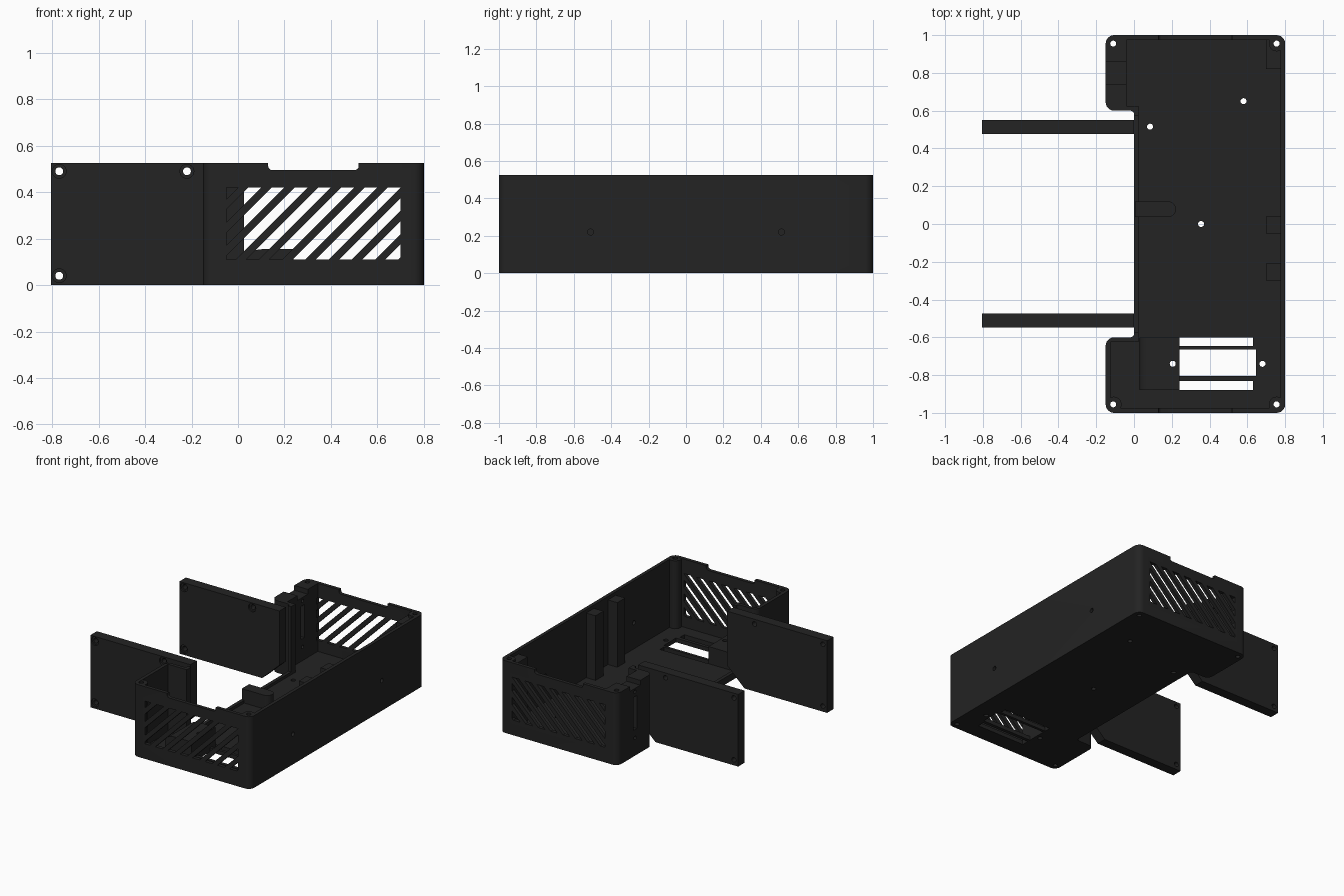
import bpy, bmesh, math
from mathutils import Vector

if "Cube" in bpy.data.objects:
    bpy.data.objects.remove(bpy.data.objects["Cube"])

H = 0.525      # wall height
FLOOR = 0.03   # floor thickness

mat = bpy.data.materials.new("charcoal plastic")
mat.diffuse_color = (0.017, 0.017, 0.017, 1)
mat.use_nodes = True
mat.node_tree.nodes["Principled BSDF"].inputs["Base Color"].default_value = mat.diffuse_color


def rounded(corners, steps=6):
    """Polygon from (x, y, radius) corners, each replaced by a smooth curve."""
    out, n = [], len(corners)
    for i, (x, y, r) in enumerate(corners):
        p = Vector((x, y))
        if r == 0:
            out.append(p)
            continue
        a = (Vector(corners[i - 1][:2]) - p).normalized()
        b = (Vector(corners[(i + 1) % n][:2]) - p).normalized()
        centre = p + (a + b) * r
        for k in range(steps + 1):
            t = k / steps * math.pi / 2
            out.append(centre - b * r * math.cos(t) - a * r * math.sin(t))
    return out


def circle(x, y, r, n=20):
    return [(x + r * math.cos(2 * math.pi * k / n),
             y + r * math.sin(2 * math.pi * k / n)) for k in range(n)]


def rect(x0, x1, y0, y1):
    return [(x0, y0), (x1, y0), (x1, y1), (x0, y1)]


def prisms(name, shapes, lo, hi, axis="z", cutter=False):
    """Extrude 2D shapes along an axis into one object."""
    place = {"z": lambda a, b, c: (a, b, c),
             "y": lambda a, b, c: (a, c, b),
             "x": lambda a, b, c: (c, a, b)}[axis]
    bm = bmesh.new()
    for pts in shapes:
        face = bm.faces.new([bm.verts.new(place(p[0], p[1], lo)) for p in pts])
        ext = bmesh.ops.extrude_face_region(bm, geom=[face])["geom"]
        bmesh.ops.translate(bm, vec=place(0, 0, hi - lo),
                            verts=[v for v in ext if isinstance(v, bmesh.types.BMVert)])
    bmesh.ops.recalc_face_normals(bm, faces=bm.faces)
    me = bpy.data.meshes.new(name)
    bm.to_mesh(me)
    bm.free()
    ob = bpy.data.objects.new(name, me)
    bpy.context.collection.objects.link(ob)
    me.materials.append(mat)
    ob.hide_render = cutter
    return ob


def boolean(ob, tool, op="DIFFERENCE"):
    m = ob.modifiers.new(tool.name, "BOOLEAN")
    m.operation, m.solver, m.object = op, "EXACT", tool
    bpy.context.view_layer.objects.active = ob
    bpy.ops.object.modifier_apply(modifier=m.name)


cutters = []


def cutter(name, shapes, lo, hi, axis="z"):
    c = prisms(name, shapes, lo, hi, axis, True)
    cutters.append(c)
    return c


# Shell: C-shaped footprint with two wings on the left
R = 0.045
case = prisms("case", [rounded([
    (-0.15, -1, R), (0.8, -1, R), (0.8, 1, R), (-0.15, 1, R),
    (-0.15, 0.6, R), (0, 0.6, 0.02), (0, -0.6, 0.02), (-0.15, -0.6, R)])], 0, H)
boolean(case, cutter("cavity", [rounded([
    (-0.125, -0.975, 0.02), (0.775, -0.975, 0.02), (0.775, 0.975, 0.02),
    (-0.04, 0.975, 0), (-0.04, 0.625, 0), (0.025, 0.625, 0),
    (0.025, -0.625, 0), (-0.125, -0.625, 0)])], FLOOR, 1))
boolean(case, cutter("side_opening", [rect(-0.02, 0.05, -0.575, 0.575)], 0.05, 1))

# Notches in the top edges of the end walls
boolean(case, cutter("rim_notch", [rounded([
    (0.13, 0.495, 0.018), (0.52, 0.495, 0.018), (0.52, 0.6, 0), (0.13, 0.6, 0)])],
    -1.1, 1.1, "y"))

# Diagonal vent slots in both end walls
for name, lo, hi in (("front_vent", -1.05, -0.95), ("back_vent", 0.95, 1.05)):
    slots = cutter(name, [[(x, 0.1), (x + 0.055, 0.1), (x + 0.395, 0.44), (x + 0.34, 0.44)]
                          for x in [-0.375 + 0.1 * i for i in range(11)]], lo, hi, "y")
    window = cutter(name + "_window", [rect(-0.05, 0.7, 0.11, 0.42)], lo + 0.01, hi - 0.01, "y")
    boolean(slots, window, "INTERSECT")
    boolean(case, slots)

# Connector slot, screw holes and top recess in the back left wing
boolean(case, cutter("wing_slot", [rect(0.78, 0.82, 0.19, 0.43), circle(0.8, 0.13, 0.013),
                                   circle(0.8, 0.465, 0.013)], -0.2, 0, "x"))
boolean(case, cutter("wing_recess", [rect(0.74, 0.86, 0.49, 0.6)], -0.2, 0, "x"))

# Screw holes in the long wall
boolean(case, cutter("wall_holes", [circle(y, 0.22, 0.016) for y in (-0.51, 0.51)],
                     0.76, 0.82, "x"))

# Floor window in three strips, leaving two bars
boolean(case, cutter("floor_window", [rect(0.24, 0.63, -0.645, -0.6),
                                      rect(0.24, 0.645, -0.805, -0.665),
                                      rect(0.24, 0.63, -0.88, -0.83)], -0.1, 0.1))

# Inside parts: corner bosses, wall ribs, support blocks
bosses = prisms("corner_bosses", [circle(x, y, 0.041, 24) for x, y in
                ((0.755, 0.955), (0.755, -0.955), (-0.107, -0.955))], 0.01, H - 0.001)
ribs = prisms("wall_ribs", [rect(0.7, 0.785, -0.3, -0.21), rect(0.7, 0.785, -0.05, 0.04),
                            rect(0.7, 0.785, 0.82, 0.985)], 0.01, 0.5)
tab = prisms("round_support", [[(0.005, 0.036)] + [
    (0.18 + 0.042 * math.sin(t), 0.078 - 0.042 * math.cos(t))
    for t in [math.pi * k / 12 for k in range(13)]] + [(0.005, 0.12)]], 0.01, 0.13)
block = prisms("vent_block", [[(0.03, 0.01), (0.24, 0.01), (0.24, 0.155), (0.11, 0.155)] +
               [(0.11 - 0.08 * math.sin(t), 0.105 + 0.05 * math.cos(t))
                for t in [math.pi / 2 * k / 6 for k in range(1, 7)]]], -0.88, -0.601, "y")

# Vertical screw holes through corners, floor and block
holes = cutter("screw_holes", [circle(x, y, 0.016) for x, y in (
    (-0.11, 0.955), (0.755, 0.955), (-0.11, -0.955), (0.755, -0.955), (0.58, 0.65),
    (0.085, 0.515), (0.355, 0), (0.205, -0.74), (0.68, -0.74))], -0.1, 1)
for ob in (case, bosses, ribs, block):
    boolean(ob, holes)

# Two side panels with a cut lower corner and countersunk screw holes
screws = ((-0.77, 0.04), (-0.77, 0.49), (-0.22, 0.49))
panels = []
for name, y in (("front_panel", -0.51), ("back_panel", 0.513)):
    p = prisms(name, [[(-0.805, 0), (-0.14, 0), (0, 0.13), (0, H), (-0.805, H)]],
               y - 0.037, y + 0.037, "y")
    boolean(p, cutter(name + "_holes", [circle(x, z, 0.017) for x, z in screws],
                      y - 0.1, y + 0.1, "y"))
    boolean(p, cutter(name + "_sinks", [circle(x, z, 0.03) for x, z in screws],
                      y - 0.1, y - 0.025, "y"))
    panels.append(p)

for c in cutters:
    bpy.data.objects.remove(c)

# Smooth the curves, keep the edges sharp
bpy.ops.object.select_all(action="DESELECT")
for ob in [case, bosses, ribs, tab, block] + panels:
    ob.select_set(True)
bpy.context.view_layer.objects.active = case
bpy.ops.object.shade_smooth_by_angle(angle=math.radians(30))
